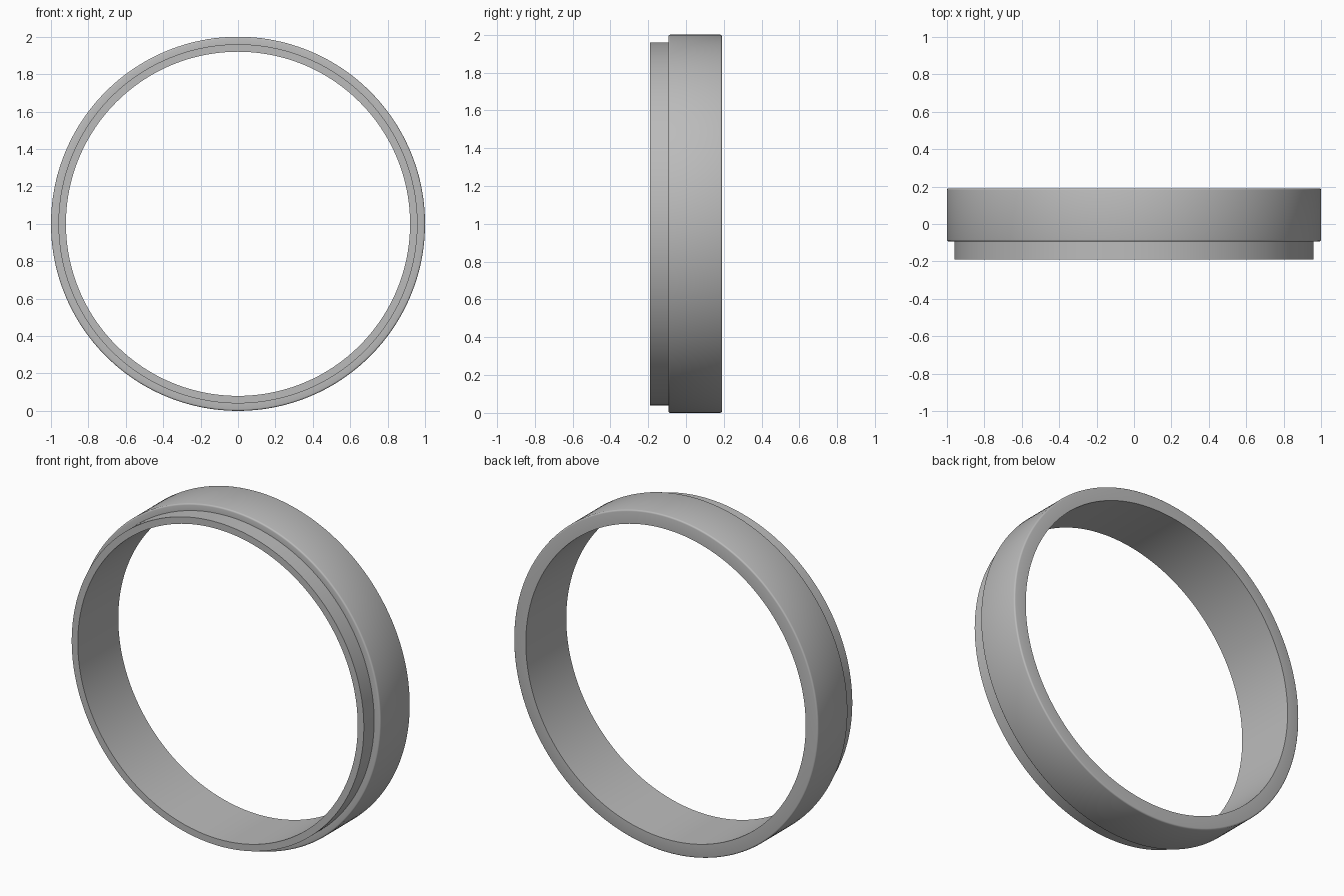
import bpy
import bmesh
import math
from mathutils import Matrix, Vector

cube = bpy.data.objects.get("Cube")
if cube:
    bpy.data.objects.remove(cube, do_unlink=True)

SEGMENTS = 192
INNER, LIP, OUTER = 0.92, 0.96, 1.0
FRONT, STEP, BACK = -0.19, -0.093, 0.19
BEVEL = 0.009

# Plain grey finish
grey = bpy.data.materials.new("grey")
grey.use_nodes = True
colour = (0.5, 0.5, 0.5, 1)
grey.diffuse_color = colour
grey.node_tree.nodes["Principled BSDF"].inputs["Base Color"].default_value = colour


def rounded_corner(radius, y, start):
    """Quarter arc about a centre, given as (radius, y) points."""
    angles = [math.radians(start + 30 * i) for i in range(4)]
    return [(radius + BEVEL * math.cos(a), y + BEVEL * math.sin(a)) for a in angles]


# Cross-section: narrow front lip, step, wide band with softened rims
profile = [(INNER, BACK), (INNER, FRONT), (LIP, FRONT), (LIP, STEP)]
profile += rounded_corner(OUTER - BEVEL, STEP + BEVEL, -90)
profile += rounded_corner(OUTER - BEVEL, BACK - BEVEL, 0)

# Revolve the closed section around the y axis
bm = bmesh.new()
rings = []
for i in range(SEGMENTS):
    turn = Matrix.Rotation(2 * math.pi * i / SEGMENTS, 3, "Y")
    rings.append([bm.verts.new(turn @ Vector((r, y, 0)) + Vector((0, 0, 1)))
                  for r, y in profile])
for i, ring in enumerate(rings):
    following = rings[(i + 1) % SEGMENTS]
    for j in range(len(profile)):
        k = (j + 1) % len(profile)
        bm.faces.new((ring[j], ring[k], following[k], following[j]))
bmesh.ops.recalc_face_normals(bm, faces=bm.faces)

mesh = bpy.data.meshes.new("stepped_ring")
bm.to_mesh(mesh)
bm.free()
mesh.materials.append(grey)
ring_object = bpy.data.objects.new("stepped_ring", mesh)
bpy.context.collection.objects.link(ring_object)

# Smooth round surfaces, crisp steps
bpy.ops.object.select_all(action="DESELECT")
ring_object.select_set(True)
bpy.context.view_layer.objects.active = ring_object
bpy.ops.object.shade_smooth_by_angle(angle=math.radians(35))
